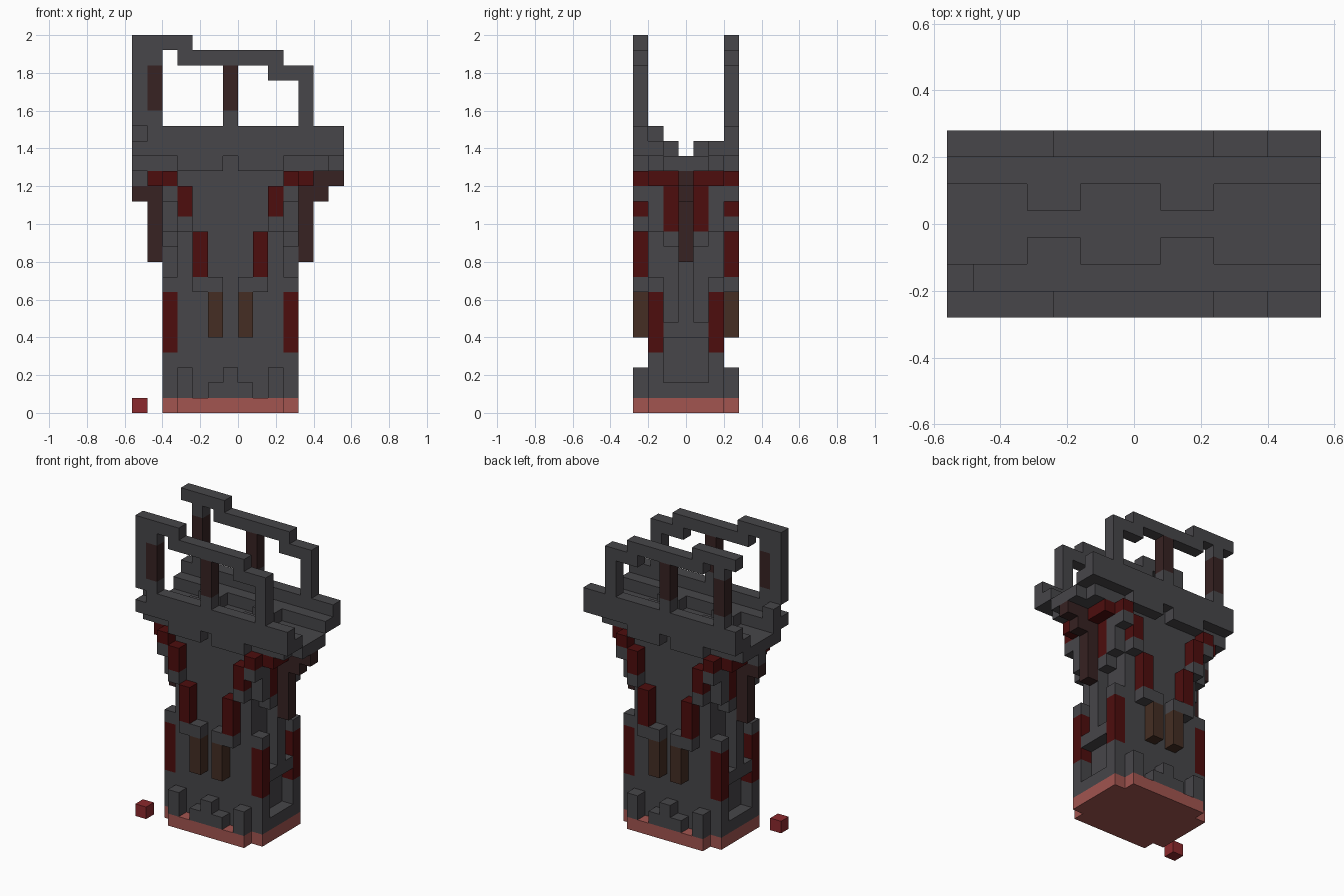
import bpy
import bmesh
from mathutils import Vector

default = bpy.data.objects.get("Cube")
if default:
    bpy.data.objects.remove(default, do_unlink=True)

UNIT = 0.08                      # edge of one block
ORIGIN = Vector((-7, -3.5, 0))   # grid corner, in blocks


def material(name, *rgb):
    mat = bpy.data.materials.new(name)
    mat.use_nodes = True
    color = (*rgb, 1)
    mat.diffuse_color = color
    mat.node_tree.nodes["Principled BSDF"].inputs["Base Color"].default_value = color
    return mat


stone = material("dark_stone", .063, .061, .067)
red = material("deep_red", .075, .004, .004)
bark = material("dark_bark", .038, .016, .016)
brown = material("brown_wood", .058, .027, .017)
pink = material("base_pink", .36, .09, .08)
bright = material("bright_red", .26, .022, .026)


def block(bm, xs, ys, zs):
    """Add a box covering inclusive ranges of grid blocks."""
    low = Vector((xs[0], ys[0], zs[0]))
    high = Vector((xs[-1], ys[-1], zs[-1])) + Vector((1, 1, 1))
    made = bmesh.ops.create_cube(bm, size=1)["verts"]
    for v in made:
        at = (low + high) / 2 + v.co * (high - low)
        v.co = (at + ORIGIN * 1) * UNIT


def part(name, mat, *boxes, mirror=""):
    """Build boxes as one object, mirrored across the tower's x and y middles."""
    bm = bmesh.new()
    done = set()
    for xs, ys, zs in boxes:
        x_sides = [xs]
        if "x" in mirror and xs[-1] <= 12:
            x_sides.append((12 - xs[-1], 12 - xs[0]))
        y_sides = [ys]
        if "y" in mirror:
            y_sides.append((6 - ys[-1], 6 - ys[0]))
        for x in x_sides:
            for y in y_sides:
                key = (x[0], x[-1], y[0], y[-1], zs)
                if key not in done:
                    done.add(key)
                    block(bm, x, y, zs)
    mesh = bpy.data.meshes.new(name)
    bm.to_mesh(mesh)
    bm.free()
    mesh.materials.append(mat)
    obj = bpy.data.objects.new(name, mesh)
    bpy.context.collection.objects.link(obj)
    return obj


# Foot of the tower and the loose block beside it
part("base_slab", pink, ((2, 10), (1, 5), (0,)))
part("base_edge", pink, ((3, 9), (0,), (0,)), mirror="y")
part("fallen_block", bright, ((0,), (0,), (0,)))

# Tower shaft and the stubs around its foot
part("tower_core", stone, ((3, 9), (1, 5), (1, 15)))
part("foot_stubs", stone,
     ((9,), (0,), (1, 2)),
     ((7,), (0,), (1,)),
     ((6,), (0,), (1, 2)), mirror="xy")

# Corner columns with red inlays
part("corner_column_feet", stone, ((10,), (1,), (1, 3)), mirror="xy")
part("corner_column_inlays", red, ((10,), (1,), (4, 7)), mirror="xy")
part("corner_column_caps", stone, ((10,), (1,), (8,)), mirror="xy")

# Side niches: sill, cross bar and middle rib
part("side_sill", stone, ((10,), (2, 4), (1,)), mirror="x")
part("side_bar", stone, ((10,), (2, 4), (5,)), mirror="x")
part("side_rib", stone, ((10,), (3,), (6, 15)), mirror="x")

# Stepped braces on the front and back
part("lower_brace_posts", brown, ((7,), (0,), (5, 7)), mirror="xy")
part("lower_brace_ledges", stone, ((7, 8), (0,), (8,)), mirror="xy")
part("middle_brace_posts", red, ((8,), (0,), (9, 11)), mirror="xy")
part("middle_brace_ledges", stone, ((9,), (0,), (12,)), mirror="xy")
part("upper_brace_posts", red, ((9,), (0,), (13, 14)), mirror="xy")
part("upper_brace_ledges", stone, ((10,), (0,), (14,)), mirror="xy")

# Corbels under the platform corners
part("corner_corbels", stone,
     ((10,), (1,), (12, 15)),
     ((10,), (2,), (11,)),
     ((10,), (2,), (15,)), mirror="xy")
part("corbel_red_trim", red,
     ((10,), (0,), (15,)),
     ((11,), (1, 2), (15,)),
     ((10,), (2,), (12, 14)), mirror="xy")

# Hanging beams on both sides
part("hanging_beams", bark,
     ((11,), (3,), (10, 15)),
     ((12,), (3,), (14,)), mirror="x")
part("beam_end", bark, ((12, 13), (3,), (15,)))
part("beam_end_right", stone, ((0,), (3,), (15,)))

# Platform floor, rim and inner steps
part("platform_floor", stone, ((0, 12), (1, 5), (16,)), ((13,), (2, 4), (16,)))
part("platform_skirt", stone, ((7, 9), (0,), (16,)), mirror="xy")
part("platform_rim", stone, ((0, 13), (0,), (17,)), ((1, 13), (0,), (18,)),
     ((0, 13), (6,), (17, 18)))
part("platform_steps", stone, ((0, 13), (1,), (17,)),
     ((3, 4), (2,), (17,)), ((8, 9), (2,), (17,)), mirror="y")
part("rim_patch", stone, ((0,), (1,), (18,)))

# Broken frames standing on the front and back rims
part("frame_rails", stone,
     ((0, 3), (0,), (24,)),
     ((3, 9), (0,), (23,)),
     ((9, 11), (0,), (22,)),
     ((11,), (0,), (19, 21)),
     ((6,), (0,), (19,)),
     ((1,), (0,), (19,)),
     ((1,), (0,), (23,)), mirror="y")
part("frame_dark_posts", bark,
     ((1,), (0,), (20, 22)),
     ((6,), (0,), (20, 22)), mirror="y")
part("front_frame_end_post", stone, ((0,), (0,), (19, 23)))
